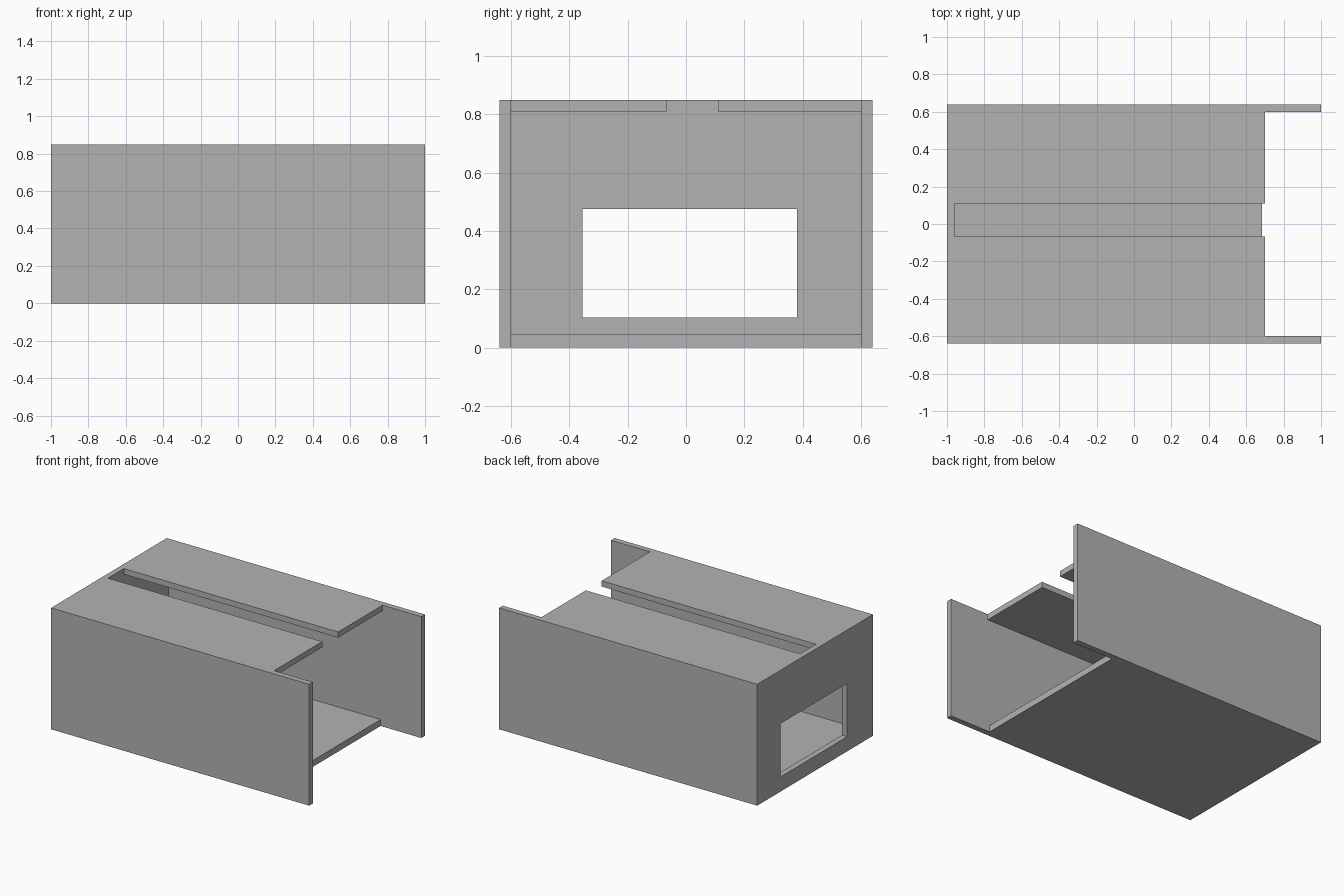
import bpy
import bmesh
from mathutils import Vector

cube = bpy.data.objects.get("Cube")
if cube:
    bpy.data.objects.remove(cube, do_unlink=True)

LENGTH, WIDTH, HEIGHT, WALL = 2.0, 1.28, 0.85, 0.04
BACK = -LENGTH / 2 + WALL
INNER = WIDTH / 2 - WALL

grey = bpy.data.materials.new("plain grey")
grey.use_nodes = True
colour = (0.45, 0.45, 0.45, 1)
grey.diffuse_color = colour
grey.node_tree.nodes["Principled BSDF"].inputs["Base Color"].default_value = colour


def prism(name, profile, y0, y1):
    """Extrude an x-z outline from y0 to y1."""
    bm = bmesh.new()
    face = bm.faces.new([bm.verts.new((x, y0, z)) for x, z in profile])
    grown = bmesh.ops.extrude_face_region(bm, geom=[face])["geom"]
    verts = [v for v in grown if isinstance(v, bmesh.types.BMVert)]
    bmesh.ops.translate(bm, verts=verts, vec=Vector((0, y1 - y0, 0)))
    bmesh.ops.recalc_face_normals(bm, faces=bm.faces)
    mesh = bpy.data.meshes.new(name)
    bm.to_mesh(mesh)
    bm.free()
    mesh.materials.append(grey)
    obj = bpy.data.objects.new(name, mesh)
    bpy.context.scene.collection.objects.link(obj)
    return obj


def rect(x0, x1, z0, z1):
    return [(x0, z0), (x1, z0), (x1, z1), (x0, z1)]


def cut(target, cutter):
    """Subtract the cutter, then discard it."""
    cutter.hide_render = True
    mod = target.modifiers.new("cut", "BOOLEAN")
    mod.operation = "DIFFERENCE"
    mod.solver = "EXACT"
    mod.object = cutter
    bpy.context.view_layer.objects.active = target
    bpy.ops.object.modifier_apply(modifier=mod.name)
    bpy.data.objects.remove(cutter, do_unlink=True)


# Solid block that becomes the hollow case
case = prism("slotted_case", rect(-LENGTH / 2, LENGTH / 2, 0, HEIGHT),
             -WIDTH / 2, WIDTH / 2)

# Cavity, with roof and floor stopping short of the open end
roof_end, floor_end = 0.70, 0.685
roof_under, floor_top = 0.81, 0.045
cavity = [(BACK, floor_top), (floor_end, floor_top), (floor_end, -0.1),
          (1.1, -0.1), (1.1, 1), (roof_end, 1),
          (roof_end, roof_under), (BACK, roof_under)]
cut(case, prism("cavity_cutter", cavity, -INNER, INNER))

# Long slot in the roof
cut(case, prism("slot_cutter", rect(BACK, 0.9, 0.7, 1), -0.067, 0.109))

# Window in the end wall
cut(case, prism("window_cutter", rect(-1.1, -0.8, 0.103, 0.476), -0.355, 0.381))
